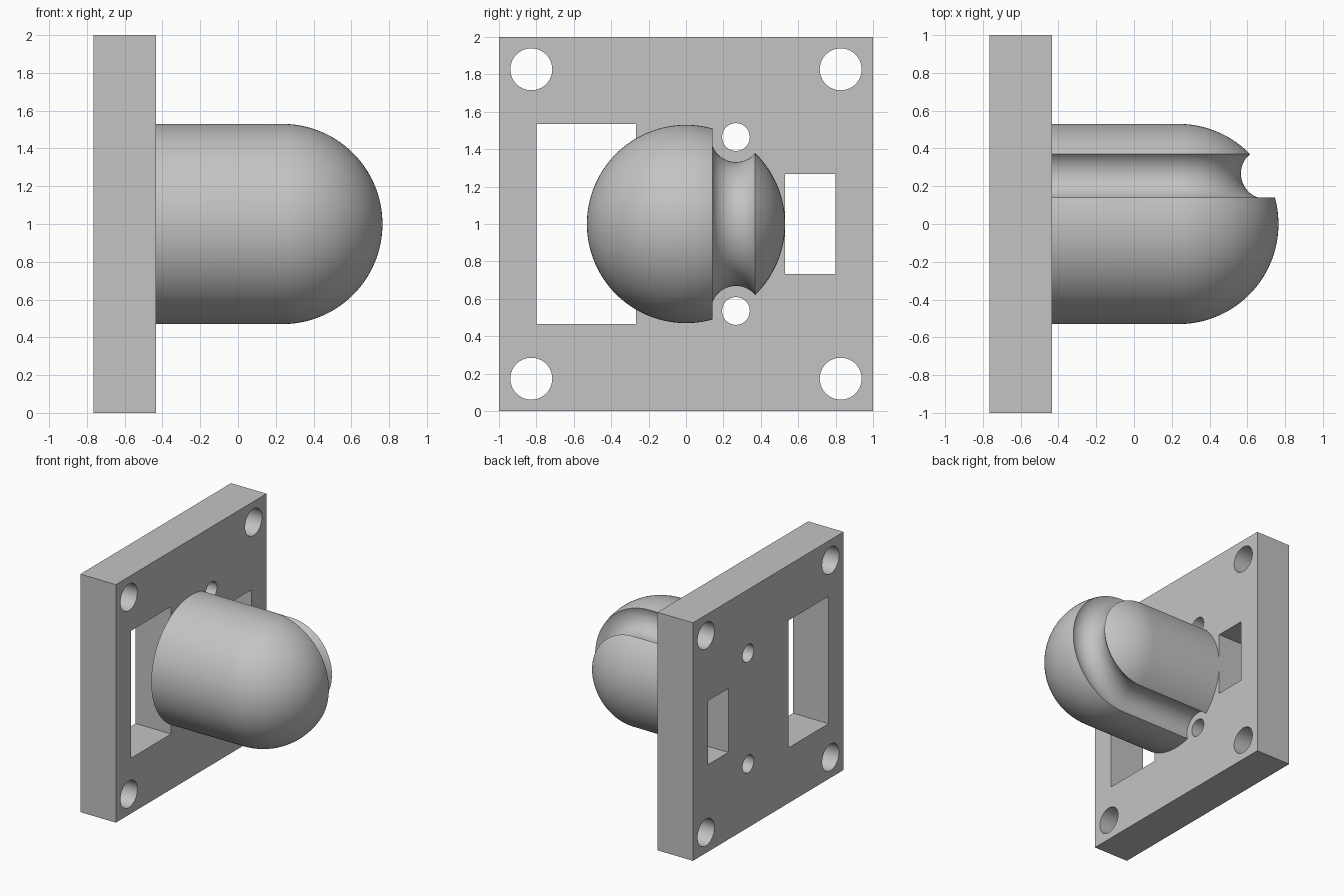
import bpy, bmesh
from math import sin, cos, pi, radians
from mathutils import Vector, Matrix

old = bpy.data.objects.get("Cube")
if old:
    bpy.data.objects.remove(old, do_unlink=True)

BACK, FACE = -0.765, -0.435       # plate thickness along x
RADIUS, DOME_X = 0.53, 0.235      # rounded post
HOLE_Y, BEND, GROOVE = 0.267, 0.465, 0.134   # cord groove round the post

grey = bpy.data.materials.new("plain grey")
grey.use_nodes = True
colour = (0.55, 0.55, 0.55, 1)
grey.diffuse_color = colour
grey.node_tree.nodes["Principled BSDF"].inputs["Base Color"].default_value = colour


def make_object(name, bm):
    bmesh.ops.recalc_face_normals(bm, faces=bm.faces)
    mesh = bpy.data.meshes.new(name)
    bm.to_mesh(mesh)
    bm.free()
    mesh.materials.append(grey)
    obj = bpy.data.objects.new(name, mesh)
    bpy.context.collection.objects.link(obj)
    return obj


def add_box(bm, x, y, z):
    size = Matrix.Diagonal((x[1] - x[0], y[1] - y[0], z[1] - z[0], 1))
    centre = Matrix.Translation((sum(x) / 2, sum(y) / 2, sum(z) / 2))
    bmesh.ops.create_cube(bm, size=1, matrix=centre @ size)


def add_drill(bm, y, z, radius):
    place = Matrix.Translation((-0.6, y, z)) @ Matrix.Rotation(pi / 2, 4, "Y")
    bmesh.ops.create_cone(bm, cap_ends=True, segments=64, radius1=radius,
                          radius2=radius, depth=1, matrix=place)


def cut(obj, cutter):
    mod = obj.modifiers.new("cut", "BOOLEAN")
    mod.operation, mod.solver, mod.object = "DIFFERENCE", "EXACT", cutter
    bpy.ops.object.select_all(action="DESELECT")
    bpy.context.view_layer.objects.active = obj
    obj.select_set(True)
    bpy.ops.object.modifier_apply(modifier=mod.name)
    bpy.data.objects.remove(cutter, do_unlink=True)
    bpy.ops.object.shade_smooth_by_angle(angle=radians(30))


# Mounting plate with two windows, four screw holes and two cord holes
bm = bmesh.new()
add_box(bm, (BACK, FACE), (-1, 1), (0, 2))
plate = make_object("mounting_plate", bm)

bm = bmesh.new()
add_box(bm, (-1, 0), (-0.8, -0.267), (0.465, 1.535))
add_box(bm, (-1, 0), (0.53, 0.8), (0.732, 1.268))
for side in (-1, 1):
    for y in (-0.827, 0.827):
        add_drill(bm, y, 1 + side * 0.827, 0.112)
    add_drill(bm, HOLE_Y, 1 + side * BEND, 0.074)
cut(plate, make_object("plate_cutter", bm))

# Round post with a domed end, spun about its axis
bm = bmesh.new()
arc = [(DOME_X + RADIUS * sin(a), RADIUS * cos(a))
       for a in (i * pi / 64 for i in range(32))]
profile = [(FACE, 0), (FACE, RADIUS)] + arc + [(DOME_X + RADIUS, 0)]
verts = [bm.verts.new((x, 0, 1 + r)) for x, r in profile]
edges = [bm.edges.new(pair) for pair in zip(verts, verts[1:])]
bmesh.ops.spin(bm, geom=verts + edges, cent=(0, 0, 1), axis=(1, 0, 0),
               angle=2 * pi, steps=128, use_merge=True)
bmesh.ops.remove_doubles(bm, verts=bm.verts, dist=0.0001)
post = make_object("domed_post", bm)

# Groove cutter: a round tube swept along a U over the dome
bm = bmesh.new()
path = [(-0.7, pi / 2)] + [(DOME_X, pi / 2 - i * pi / 64) for i in range(65)]
path.append((-0.7, -pi / 2))
rings = []
for x, bend in path:
    ring = []
    for k in range(64):
        a = k * pi / 32
        reach = BEND + GROOVE * cos(a)
        ring.append(bm.verts.new((x + reach * cos(bend), HOLE_Y + GROOVE * sin(a),
                                  1 + reach * sin(bend))))
    rings.append(ring)
for one, two in zip(rings, rings[1:]):
    for k in range(64):
        n = (k + 1) % 64
        bm.faces.new((one[k], one[n], two[n], two[k]))
bm.faces.new(rings[0])
bm.faces.new(rings[-1])
cut(post, make_object("groove_cutter", bm))
